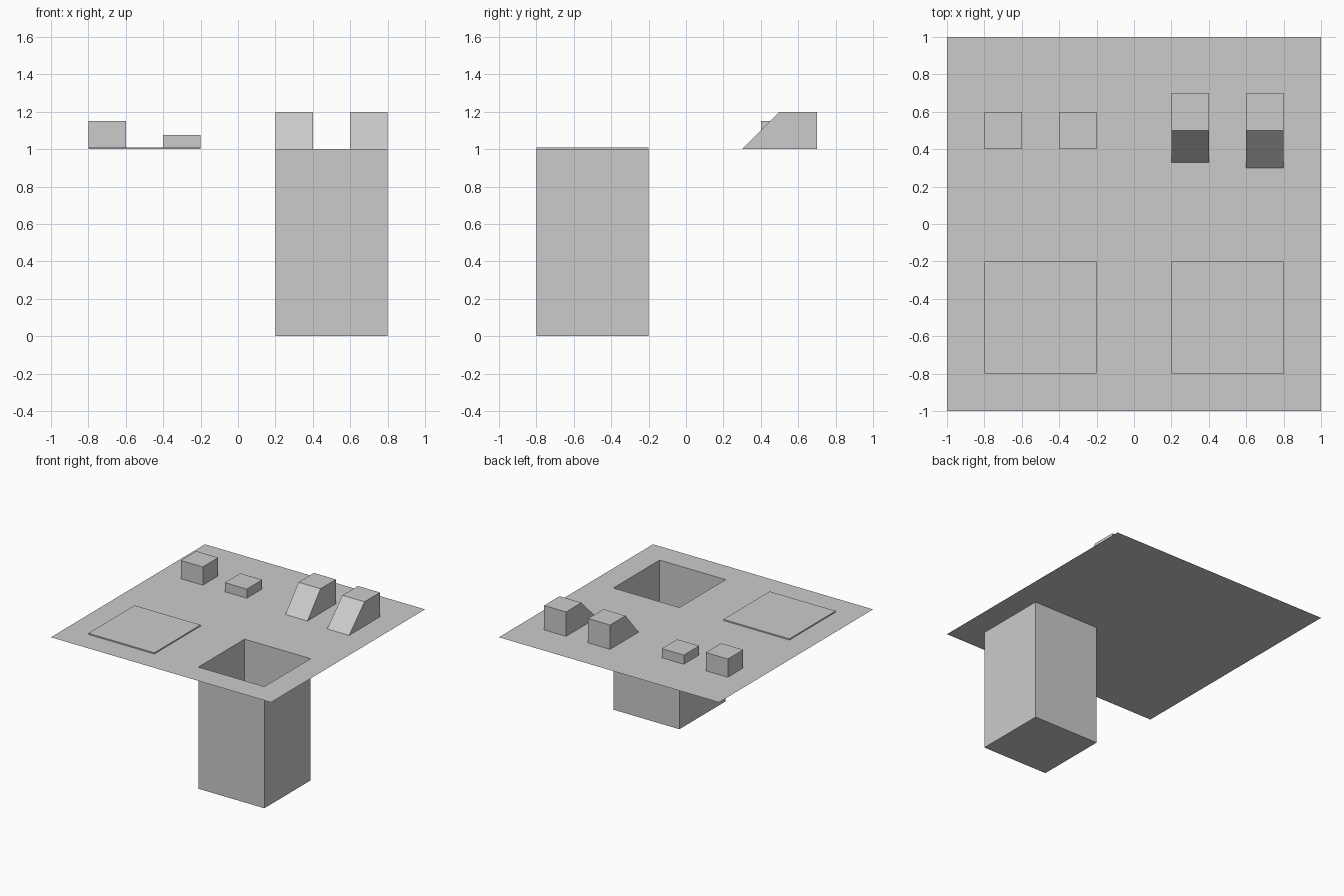
import bpy
import bmesh

cube = bpy.data.objects.get("Cube")
if cube:
    bpy.data.objects.remove(cube, do_unlink=True)

# Single grey material for every part
GREY = (0.6, 0.6, 0.6, 1)
grey = bpy.data.materials.new("plain grey")
grey.use_nodes = True
grey.diffuse_color = GREY
grey.node_tree.nodes["Principled BSDF"].inputs["Base Color"].default_value = GREY

GROUND = 1.0


def finish(name, bm):
    mesh = bpy.data.meshes.new(name)
    bm.to_mesh(mesh)
    bm.free()
    mesh.materials.append(grey)
    obj = bpy.data.objects.new(name, mesh)
    bpy.context.collection.objects.link(obj)
    return obj


def prism(name, x0, x1, profile):
    """Extrude a (y, z) profile from x0 to x1."""
    bm = bmesh.new()
    face = bm.faces.new([bm.verts.new((x0, y, z)) for y, z in profile])
    out = bmesh.ops.extrude_face_region(bm, geom=[face])
    verts = [v for v in out["geom"] if isinstance(v, bmesh.types.BMVert)]
    bmesh.ops.translate(bm, verts=verts, vec=(x1 - x0, 0, 0))
    bmesh.ops.recalc_face_normals(bm, faces=bm.faces)
    return finish(name, bm)


def box(name, x0, x1, y0, y1, z0, z1):
    return prism(name, x0, x1, [(y0, z0), (y1, z0), (y1, z1), (y0, z1)])


# Ground sheet with an open square shaft sunk into it
bm = bmesh.new()
xs = (-1, 0.2, 0.8, 1)
ys = (-1, -0.8, -0.2, 1)
grid = [[bm.verts.new((x, y, GROUND)) for y in ys] for x in xs]
for i in range(3):
    for j in range(3):
        face = bm.faces.new((grid[i][j], grid[i + 1][j],
                             grid[i + 1][j + 1], grid[i][j + 1]))
        if i == j == 1:
            pit = face
out = bmesh.ops.extrude_face_region(bm, geom=[pit])
verts = [v for v in out["geom"] if isinstance(v, bmesh.types.BMVert)]
bmesh.ops.translate(bm, verts=verts, vec=(0, 0, -GROUND))
if pit.is_valid:
    bmesh.ops.delete(bm, geom=[pit], context="FACES_ONLY")
# Merge the coplanar sheet faces
bmesh.ops.dissolve_limit(bm, angle_limit=0.01, verts=bm.verts, edges=bm.edges)
finish("ground_with_pit", bm)

# Thin slab covering the pit floor, and a matching low platform
box("pit_floor", 0.2, 0.8, -0.8, -0.2, 0, 0.01)
box("low_platform", -0.8, -0.2, -0.8, -0.2, GROUND, GROUND + 0.01)

# Tall and short blocks
box("tall_block", -0.8, -0.6, 0.4, 0.6, GROUND, GROUND + 0.15)
box("short_block", -0.4, -0.2, 0.4, 0.6, GROUND, GROUND + 0.075)

# Two ramps, one steeper than the other
for name, x, foot in (("steep_ramp", 0.2, 0.33), ("gentle_ramp", 0.6, 0.3)):
    prism(name, x, x + 0.2, [(foot, GROUND), (0.7, GROUND),
                             (0.7, GROUND + 0.2), (0.5, GROUND + 0.2)])
